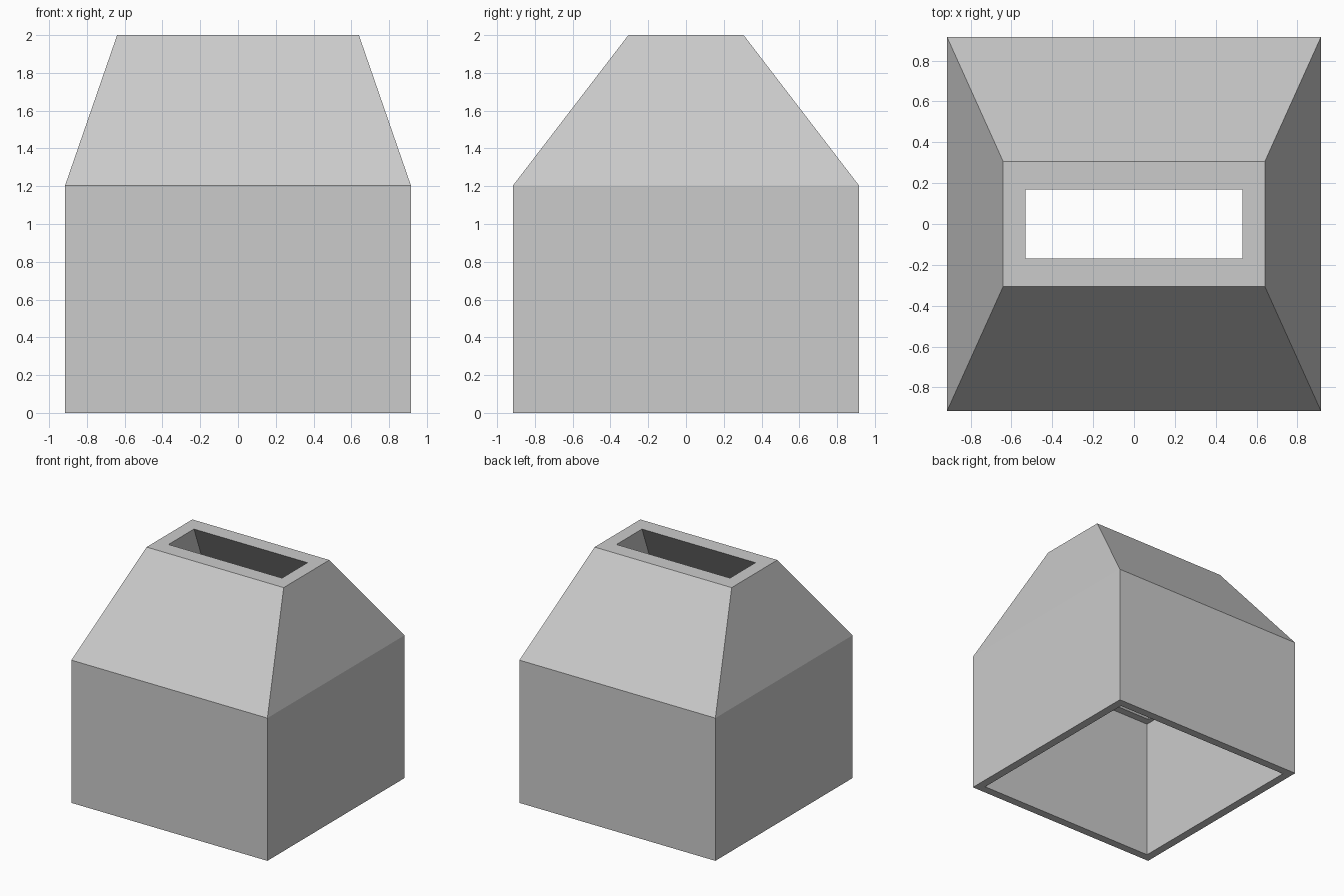
import bpy
import bmesh

cube = bpy.data.objects.get("Cube")
if cube:
    bpy.data.objects.remove(cube, do_unlink=True)

grey = bpy.data.materials.new("light grey")
grey.use_nodes = True
colour = (0.6, 0.6, 0.6, 1)
grey.diffuse_color = colour
grey.node_tree.nodes["Principled BSDF"].inputs["Base Color"].default_value = colour

# Rectangular sections (half x, half y, z): up the outside, over the rim, down the inside
SHOULDER = 1.205
sections = [
    (0.915, 0.915, 0), (0.915, 0.915, SHOULDER), (0.64, 0.305, 2),
    (0.53, 0.17, 2), (0.805, 0.78, SHOULDER),
    (0.845, 0.845, SHOULDER), (0.845, 0.845, 0),
]


def loft_closed(name, sections):
    """Skin rectangular sections into a closed hollow shell."""
    bm = bmesh.new()
    rings = [[bm.verts.new((sx * x, sy * y, z))
              for sx, sy in ((-1, -1), (1, -1), (1, 1), (-1, 1))]
             for x, y, z in sections]
    for lower, upper in zip(rings, rings[1:] + rings[:1]):
        for i in range(4):
            j = (i + 1) % 4
            bm.faces.new((lower[i], lower[j], upper[j], upper[i]))
    bmesh.ops.recalc_face_normals(bm, faces=bm.faces)
    mesh = bpy.data.meshes.new(name)
    bm.to_mesh(mesh)
    bm.free()
    mesh.materials.append(grey)
    obj = bpy.data.objects.new(name, mesh)
    bpy.context.collection.objects.link(obj)
    return obj


# Hollow square base with a tapered hood and slot opening
loft_closed("tapered_hood", sections)
